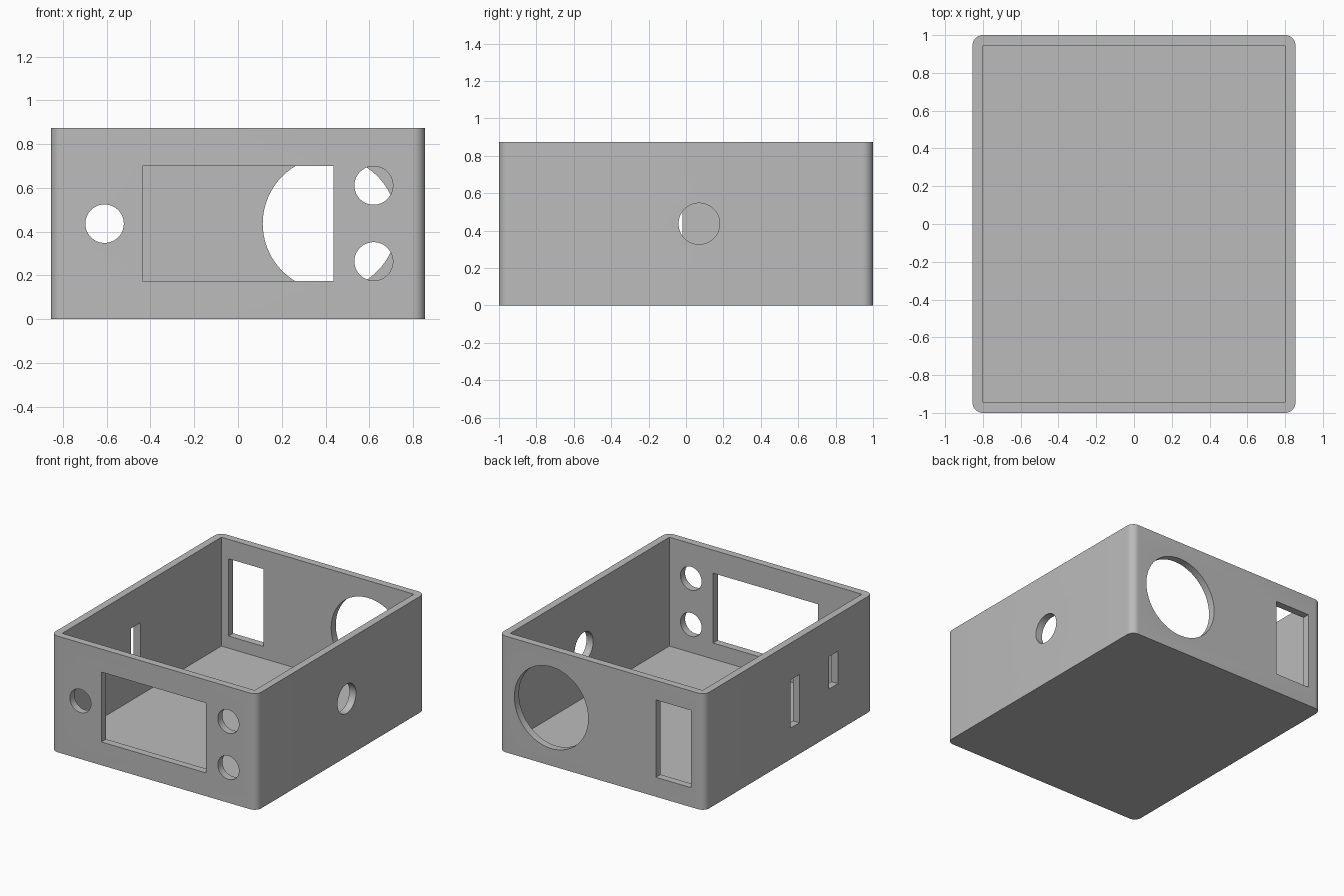
import bpy, bmesh, math
from mathutils import Matrix

old = bpy.data.objects.get("Cube")
if old:
    bpy.data.objects.remove(old, do_unlink=True)

W, D, H, WALL = 1.71, 2.0, 0.873, 0.055
MID = H / 2

grey = bpy.data.materials.new("plain grey")
grey.use_nodes = True
colour = (0.5, 0.5, 0.5, 1)
grey.diffuse_color = colour
grey.node_tree.nodes["Principled BSDF"].inputs["Base Color"].default_value = colour


def make_object(name, bm):
    mesh = bpy.data.meshes.new(name)
    bmesh.ops.recalc_face_normals(bm, faces=bm.faces)
    bm.to_mesh(mesh)
    bm.free()
    mesh.materials.append(grey)
    ob = bpy.data.objects.new(name, mesh)
    bpy.context.collection.objects.link(ob)
    return ob


def box(name, lo, hi, corner=0):
    bm = bmesh.new()
    bmesh.ops.create_cube(bm, size=1)
    for v in bm.verts:
        v.co = [hi[i] if v.co[i] > 0 else lo[i] for i in range(3)]
    if corner:
        upright = [e for e in bm.edges
                   if abs(e.verts[0].co.z - e.verts[1].co.z) > 0.1]
        bmesh.ops.bevel(bm, geom=upright, offset=corner, segments=10,
                        profile=0.5, affect='EDGES')
    return make_object(name, bm)


def rod(name, centre, radius, axis):
    bm = bmesh.new()
    turn = Matrix.Rotation(math.pi / 2, 4, 'X' if axis == 'Y' else 'Y')
    bmesh.ops.create_cone(bm, cap_ends=True, segments=72, radius1=radius,
                          radius2=radius, depth=0.3,
                          matrix=Matrix.Translation(centre) @ turn)
    return make_object(name, bm)


# Open-topped case with rounded upright corners
case = box("case", (-W/2, -D/2, 0), (W/2, D/2, H), WALL)
cutters = [box("cavity", (WALL - W/2, WALL - D/2, WALL),
               (W/2 - WALL, D/2 - WALL, H + 0.2))]

# Front: display window, one hole at one end and two at the other
cutters.append(box("display_window", (-0.436, -1.15, 0.175), (0.436, -0.85, 0.7)))
for x, z in ((-0.61, MID), (0.62, 0.611), (0.62, 0.264)):
    cutters.append(rod("front_hole", (x, -1, z), 0.088, 'Y'))

# Back: large round opening and upright socket opening
cutters.append(rod("fan_opening", (0.42, 1, MID), 0.307, 'Y'))
cutters.append(box("socket_opening", (-0.741, 0.85, 0.146), (-0.45, 1.15, 0.727)))

# Sides: cable hole and two slots
cutters.append(rod("cable_hole", (W/2, 0.07, MID), 0.11, 'X'))
for y, low in ((-0.127, 0.234), (-0.585, 0.353)):
    cutters.append(box("side_slot", (-1, y, low), (-0.7, y + 0.109, 0.597)))

# Cut every opening out of the case
bpy.ops.object.select_all(action='DESELECT')
bpy.context.view_layer.objects.active = case
case.select_set(True)
for cutter in cutters:
    cut = case.modifiers.new(cutter.name, 'BOOLEAN')
    cut.operation = 'DIFFERENCE'
    cut.solver = 'EXACT'
    cut.object = cutter
    bpy.ops.object.modifier_apply(modifier=cut.name)
    bpy.data.objects.remove(cutter, do_unlink=True)

bpy.ops.object.shade_smooth_by_angle(angle=math.radians(30))
